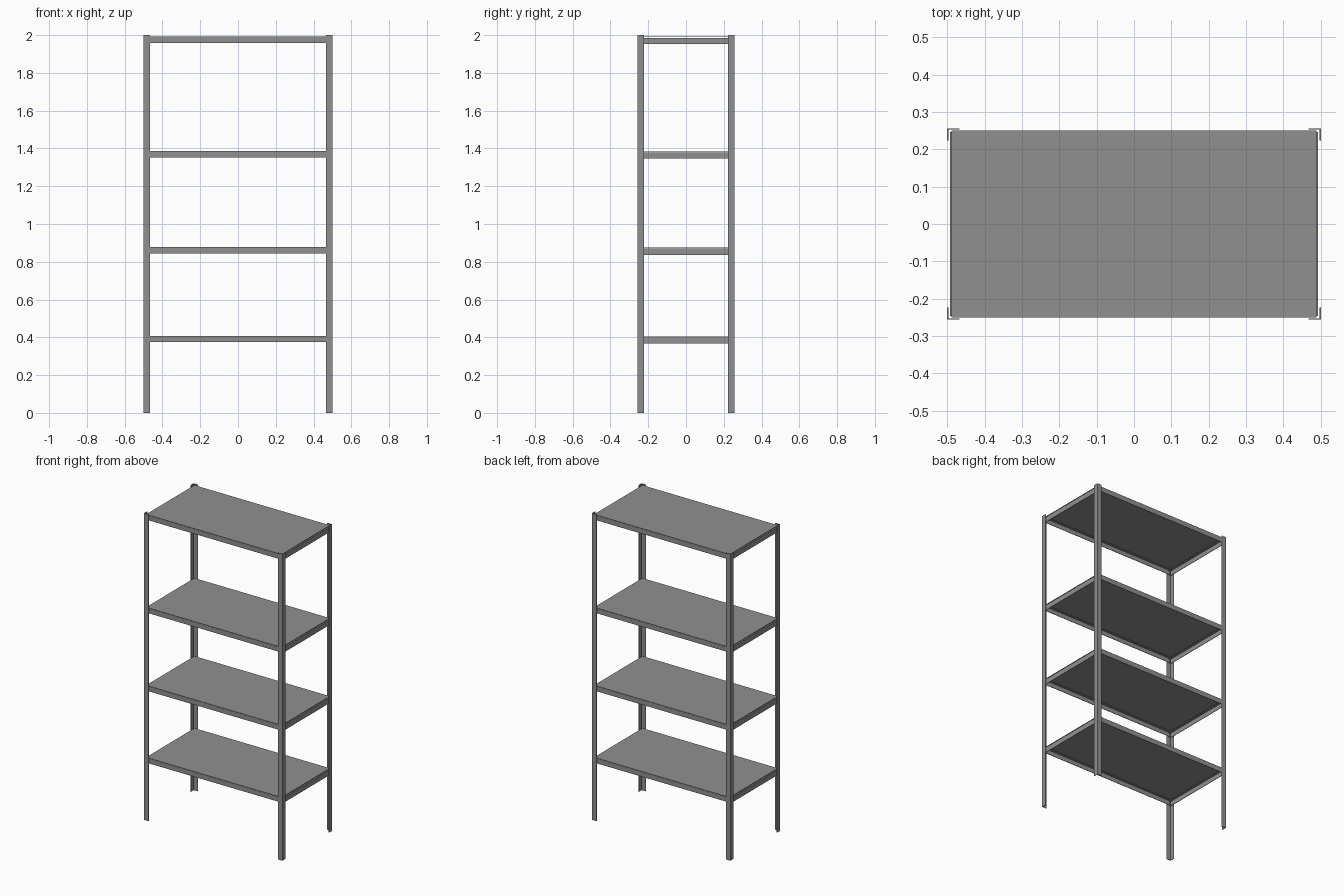
import bpy, bmesh

if "Cube" in bpy.data.objects:
    bpy.data.objects.remove(bpy.data.objects["Cube"])

T = 0.003            # sheet thickness
HX, HY = 0.5, 0.256  # outer half sizes of the rack
W = 0.033            # width of the angle-iron legs

steel = bpy.data.materials.new("dark_grey_steel")
steel.diffuse_color = (0.28, 0.28, 0.28, 1)
steel.use_nodes = True
steel.node_tree.nodes["Principled BSDF"].inputs["Base Color"].default_value = steel.diffuse_color


def prism(name, profile, place, lo, hi):
    """Extrude a 2D profile from lo to hi; place maps (u, v, w) to xyz."""
    bm = bmesh.new()
    face = bm.faces.new([bm.verts.new(place(u, v, lo)) for u, v in profile])
    ext = bmesh.ops.extrude_face_region(bm, geom=[face])
    delta = [a - b for a, b in zip(place(0, 0, hi), place(0, 0, lo))]
    verts = [g for g in ext["geom"] if isinstance(g, bmesh.types.BMVert)]
    bmesh.ops.translate(bm, verts=verts, vec=delta)
    bmesh.ops.recalc_face_normals(bm, faces=bm.faces)
    mesh = bpy.data.meshes.new(name)
    bm.to_mesh(mesh)
    bm.free()
    mesh.materials.append(steel)
    obj = bpy.data.objects.new(name, mesh)
    bpy.context.collection.objects.link(obj)


def angle(a, b):
    """L-shaped section with its corner at the origin."""
    return [(0, 0), (a, 0), (a, T), (T, T), (T, b), (0, b)]


# four corner legs
for sx in (-1, 1):
    for sy in (-1, 1):
        prism("corner_leg", angle(W, W),
              lambda u, v, w: (sx * (HX - u), sy * (HY - v), w), 0, 2)

# shelves: long rails, lower end rails, thin panel on top
PX, PY = 0.489, 0.249
for top in (0.408, 0.878, 1.387, 1.993):
    for s in (-1, 1):
        prism("long_rail", angle(0.018, 0.031),
              lambda u, v, w: (w, s * (HY - 0.006 - u), top - T - v), -PX, PX)
        prism("end_rail", angle(0.018, 0.033),
              lambda u, v, w: (s * (HX - 0.008 - u), w, top - 0.008 - v), -0.246, 0.246)
    prism("shelf_panel", [(-PX, -PY), (PX, -PY), (PX, PY), (-PX, PY)],
          lambda u, v, w: (u, v, w), top - T, top)
